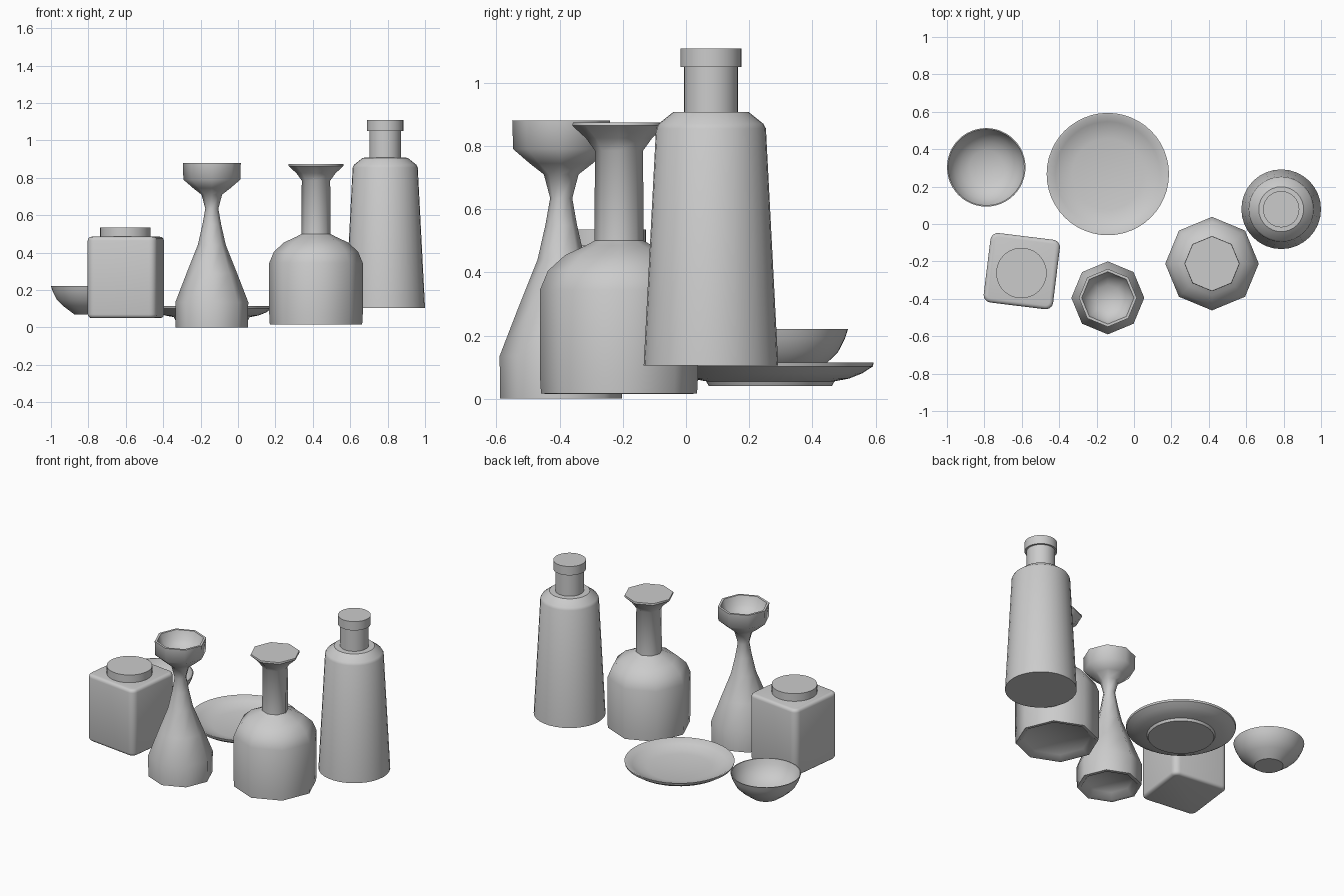
import bpy, bmesh, math
from mathutils import Matrix

if "Cube" in bpy.data.objects:
    bpy.data.objects.remove(bpy.data.objects["Cube"])


def finish(obj, angle):
    bpy.ops.object.select_all(action='DESELECT')
    obj.select_set(True)
    bpy.context.view_layer.objects.active = obj
    bpy.ops.object.shade_smooth_by_angle(angle=math.radians(angle))


def add_mesh(name, bm, angle):
    bmesh.ops.recalc_face_normals(bm, faces=bm.faces)
    mesh = bpy.data.meshes.new(name)
    bm.to_mesh(mesh)
    bm.free()
    obj = bpy.data.objects.new(name, mesh)
    bpy.context.collection.objects.link(obj)
    finish(obj, angle)
    return obj


def lathe(name, x, y, profile, sides, angle=35):
    """Revolve (radius, z) points; radius 0 closes to a pole, otherwise ends are capped."""
    bm = bmesh.new()
    rings = []
    for r, z in profile:
        if r == 0:
            rings.append([bm.verts.new((x, y, z))] * sides)
        else:
            rings.append([bm.verts.new((x + r * math.cos(2 * math.pi * i / sides),
                                        y + r * math.sin(2 * math.pi * i / sides), z))
                          for i in range(sides)])
    for a, b in zip(rings, rings[1:]):
        for i in range(sides):
            j = (i + 1) % sides
            quad = list(dict.fromkeys((a[i], a[j], b[j], b[i])))
            bm.faces.new(quad)
    for ring, (r, z) in ((rings[0], profile[0]), (rings[-1], profile[-1])):
        if r:
            bm.faces.new(ring)
    return add_mesh(name, bm, angle)


# Small bowl: outside up to the rim, then down the inside
lathe("bowl", -0.79, 0.303,
      [(0.085, 0.07), (0.105, 0.085), (0.145, 0.115), (0.178, 0.147), (0.2, 0.19),
       (0.21, 0.221), (0.204, 0.221), (0.193, 0.19), (0.17, 0.152), (0.137, 0.123),
       (0.09, 0.098), (0, 0.09)], 48)

# Shallow plate with a foot ring
lathe("plate", -0.14, 0.267,
      [(0.195, 0.04), (0.203, 0.055), (0.25, 0.064), (0.29, 0.08), (0.324, 0.102),
       (0.327, 0.114), (0.317, 0.114), (0.28, 0.094), (0.24, 0.078), (0.19, 0.068),
       (0, 0.064)], 48)

# Rounded square canister, slightly turned, with a round lid
bm = bmesh.new()
bmesh.ops.create_cube(bm, size=1)
bmesh.ops.scale(bm, vec=(0.374, 0.374, 0.435), verts=bm.verts)
upright = [e for e in bm.edges if abs(e.verts[0].co.z - e.verts[1].co.z) > 0.1]
bmesh.ops.bevel(bm, geom=upright, offset=0.04, segments=5, profile=0.5, affect='EDGES')
rims = [e for e in bm.edges if abs(e.verts[0].co.z - e.verts[1].co.z) < 0.01]
bmesh.ops.bevel(bm, geom=rims, offset=0.02, segments=3, profile=0.5, affect='EDGES')
bm.transform(Matrix.Translation((-0.6, -0.252, 0.2675)) @ Matrix.Rotation(math.radians(-7), 4, 'Z'))
add_mesh("canister_body", bm, 35)
lathe("canister_lid", -0.602, -0.262, [(0.135, 0.475), (0.135, 0.535)], 40)

# Eight-sided goblet vase with hollow cup and hollow foot
lathe("goblet_vase", -0.14, -0.395,
      [(0, 0.04), (0.14, 0.035), (0.17, 0.0), (0.193, 0.0), (0.195, 0.135), (0.135, 0.29),
       (0.075, 0.44), (0.05, 0.55), (0.035, 0.635), (0.055, 0.71), (0.1, 0.745),
       (0.152, 0.79), (0.155, 0.88), (0.14, 0.88), (0.12, 0.825), (0.07, 0.79), (0, 0.78)],
      8, 55)

# Eight-sided decanter with a flared mouth
lathe("decanter", 0.417, -0.212,
      [(0, 0.05), (0.2, 0.04), (0.23, 0.015), (0.247, 0.017), (0.25, 0.07), (0.25, 0.345),
       (0.225, 0.405), (0.17, 0.455), (0.105, 0.485), (0.078, 0.5), (0.076, 0.785),
       (0.105, 0.825), (0.148, 0.864), (0.146, 0.874)], 8, 55)

# Tall tapered bottle with neck and stopper
lathe("tall_bottle_body", 0.787, 0.079,
      [(0.213, 0.105), (0.174, 0.855), (0.166, 0.87), (0.12, 0.907), (0.085, 0.908),
       (0.085, 1.05)], 32)
lathe("tall_bottle_stopper", 0.787, 0.079, [(0.097, 1.05), (0.097, 1.108)], 32)
